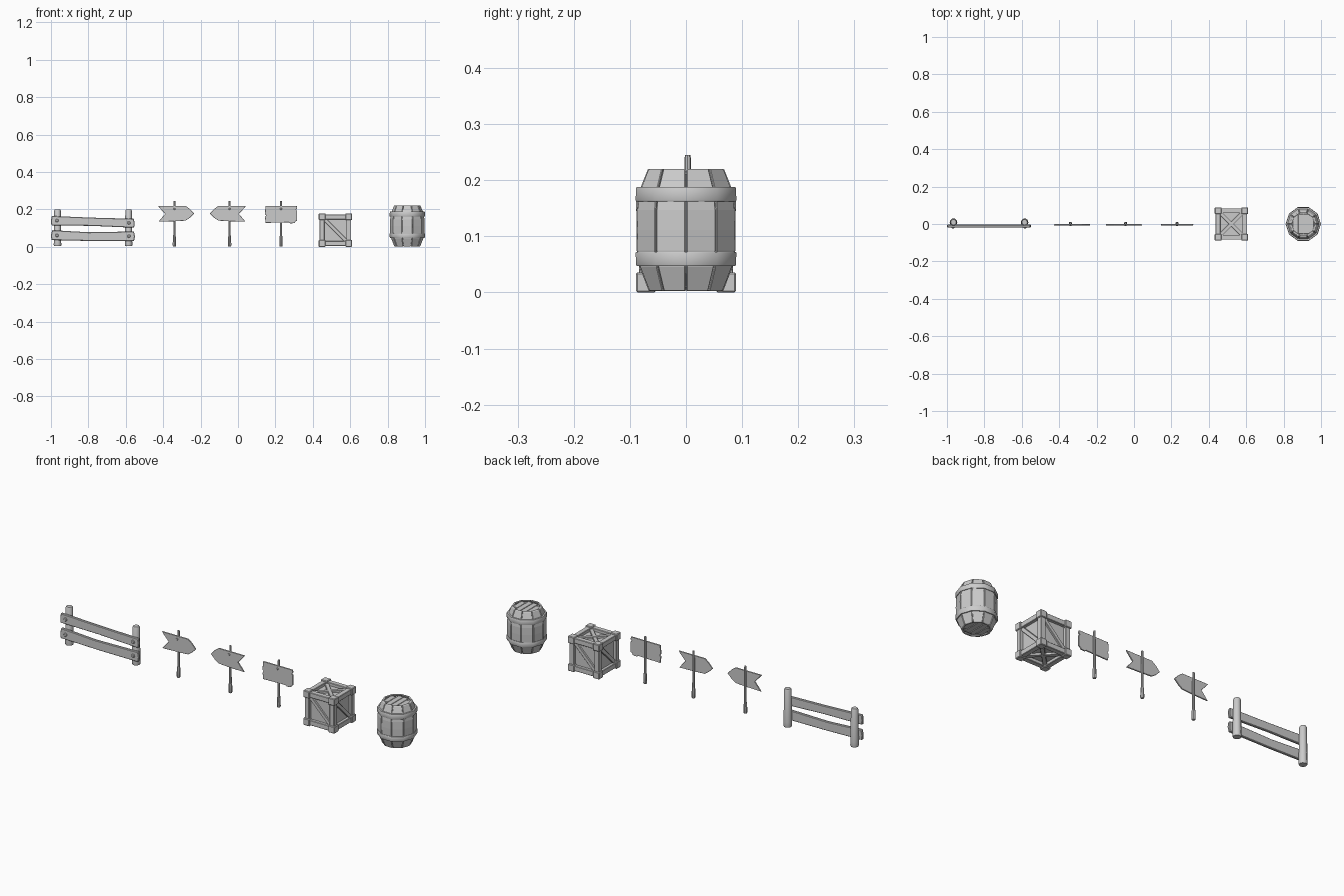
import bpy, bmesh, math
from mathutils import Vector, Matrix

if "Cube" in bpy.data.objects:
    bpy.data.objects.remove(bpy.data.objects["Cube"])


def finish(name, bm, bevel=0.0, smooth=None):
    bmesh.ops.recalc_face_normals(bm, faces=bm.faces)
    me = bpy.data.meshes.new(name)
    bm.to_mesh(me)
    bm.free()
    ob = bpy.data.objects.new(name, me)
    bpy.context.collection.objects.link(ob)
    if bevel:
        m = ob.modifiers.new("bevel", 'BEVEL')
        m.width, m.segments, m.limit_method = bevel, 1, 'ANGLE'
    if smooth:
        bpy.ops.object.select_all(action='DESELECT')
        bpy.context.view_layer.objects.active = ob
        ob.select_set(True)
        bpy.ops.object.shade_smooth_by_angle(angle=math.radians(smooth))
    return ob


def add_box(bm, loc, size, rot=Matrix()):
    bmesh.ops.create_cube(bm, size=1, matrix=rot @ Matrix.Translation(loc) @ Matrix.Diagonal((*size, 1)))


def plate(name, pts, y0, y1, bevel):
    # outline in x,z extruded along y
    bm = bmesh.new()
    f = bm.faces.new([bm.verts.new((x, y0, z)) for x, z in pts])
    ext = bmesh.ops.extrude_face_region(bm, geom=[f])
    for v in ext["geom"]:
        if isinstance(v, bmesh.types.BMVert):
            v.co.y = y1
    return finish(name, bm, bevel)


def lathe(name, prof, n, loc, smooth=None, closed=False, turn=0.0, axis='Z'):
    # rings of (radius, height); capped unless the profile is closed
    bm = bmesh.new()
    rings = []
    for r, h in prof:
        ring = []
        for i in range(n):
            a = turn + 2 * math.pi * i / n
            c = Vector((r * math.cos(a), r * math.sin(a), h))
            if axis == 'Y':
                c = Vector((c.x, -c.z, c.y))
            ring.append(bm.verts.new(c + Vector(loc)))
        rings.append(ring)
    pairs = list(zip(rings, rings[1:]))
    if closed:
        pairs.append((rings[-1], rings[0]))
    else:
        bm.faces.new(rings[0])
        bm.faces.new(rings[-1])
    for a, b in pairs:
        for i in range(n):
            j = (i + 1) % n
            bm.faces.new((a[i], a[j], b[j], b[i]))
    return finish(name, bm, 0, smooth)


def nail(name, x, y, z, r, h):
    lathe(name, [(r, 0), (r, h * 0.6), (r * 0.65, h)], 8, (x, y, z), axis='Y')


# Fence: two round posts, two uneven rails, bolts
for x in (-0.965, -0.585):
    lathe("fence_post", [(0.019, 0.004), (0.0205, 0.010), (0.0195, 0.03), (0.0175, 0.193), (0.0145, 0.199)],
          10, (x, 0.009, 0), smooth=40)
plate("fence_upper_rail", [(-0.998, 0.115), (-0.78, 0.112), (-0.556, 0.102), (-0.552, 0.125), (-0.557, 0.150),
                           (-0.78, 0.156), (-0.996, 0.165), (-1.0, 0.14)], -0.018, -0.004, 0.003)
plate("fence_lower_rail", [(-0.997, 0.036), (-0.78, 0.031), (-0.556, 0.030), (-0.551, 0.055), (-0.556, 0.082),
                           (-0.80, 0.078), (-0.994, 0.089), (-1.0, 0.06)], -0.018, -0.004, 0.003)
for x, z in ((-0.968, 0.14), (-0.968, 0.061), (-0.583, 0.128), (-0.583, 0.057)):
    nail("fence_bolt", x, -0.017, z, 0.009, 0.006)


# Signs: post with a thicker foot, thin board, nail
def sign(name, x, outline):
    lathe(name + "_post", [(0.0075, 0.003), (0.0092, 0.008), (0.0082, 0.05), (0.0062, 0.060), (0.0056, 0.24), (0.0045, 0.245)],
          8, (x, 0.003, 0), smooth=40)
    plate(name + "_board", outline, -0.0075, -0.001, 0.001)
    nail(name + "_nail", x, -0.007, 0.203, 0.0055, 0.004)


arrow = [(-0.088, 0.219), (0.06, 0.219), (0.082, 0.203), (0.105, 0.178), (0.082, 0.155), (0.06, 0.140), (0.01, 0.137),
         (-0.085, 0.134), (-0.072, 0.150), (-0.050, 0.176), (-0.072, 0.200)]
sign("right_arrow_sign", -0.34, [(-0.34 + x, z) for x, z in arrow])
sign("left_arrow_sign", -0.045, [(-0.045 - x, z) for x, z in arrow])
board = [(-0.083, 0.219), (0.084, 0.219), (0.087, 0.205), (0.080, 0.199), (0.086, 0.193), (0.086, 0.140),
         (0.078, 0.137), (0.074, 0.127), (0.05, 0.125), (0.044, 0.131), (-0.082, 0.128), (-0.086, 0.16), (-0.080, 0.168),
         (-0.086, 0.176)]
sign("blank_sign", 0.23, [(0.23 + x, z) for x, z in board])

# Crate: panel box, frame beams, corner blocks, diagonal braces
C = Matrix.Translation((0.521, 0, 0.0893))
bm = bmesh.new()
add_box(bm, (0, 0, 0), (0.138,) * 3, C)
finish("crate_panels", bm)
blocks, beams = bmesh.new(), bmesh.new()
for a in (-1, 1):
    for b in (-1, 1):
        for c in (-1, 1):
            add_box(blocks, (a * 0.0713, b * 0.0713, c * 0.0713), (0.036,) * 3, C)
        for axis in range(3):
            p, s = [a * 0.071, b * 0.071], [0.026, 0.026]
            p.insert(axis, 0)
            s.insert(axis, 0.135)
            add_box(beams, p, s, C)
finish("crate_corner_blocks", blocks, 0.003)
finish("crate_frame_beams", beams, 0.002)
braces = bmesh.new()


def brace(face, angle, depth):
    add_box(braces, (0, -depth, 0), (0.175, 0.014, 0.019), C @ face @ Matrix.Rotation(angle, 4, 'Y'))


for k in range(4):
    brace(Matrix.Rotation(k * math.pi / 2, 4, 'Z'), math.pi / 4, 0.071)
for s in (-1, 1):
    face = Matrix.Rotation(s * math.pi / 2, 4, 'X')
    brace(face, math.pi / 4, 0.071)
    brace(face, -math.pi / 4, 0.072)
finish("crate_diagonal_braces", braces, 0.0015)

# Barrel: ten staves with gaps over a core, hoops and plank heads
BX, N = 0.905, 10
outer = [(0.070, 0.003), (0.087, 0.045), (0.0925, 0.075), (0.0932, 0.111), (0.0925, 0.147), (0.088, 0.180), (0.0715, 0.220)]
inner = [(r - 0.011, z) for r, z in outer]
bm = bmesh.new()
for i in range(N):
    rows = []
    for ro, ri in zip(outer, inner):
        row = []
        for (r, z), s in ((ro, 0), (ro, 1), (ri, 1), (ri, 0)):
            a0, a1 = 2 * math.pi * i / N, 2 * math.pi * (i + 1) / N
            p0 = Vector((r * math.cos(a0), r * math.sin(a0), z))
            p1 = Vector((r * math.cos(a1), r * math.sin(a1), z))
            d = (p1 - p0).normalized() * 0.0013
            row.append(bm.verts.new((p1 - d if s else p0 + d) + Vector((BX, 0, 0))))
        rows.append(row)
    bm.faces.new(rows[0])
    bm.faces.new(rows[-1])
    for a, b in zip(rows, rows[1:]):
        for k in range(4):
            bm.faces.new((a[k], a[(k + 1) % 4], b[(k + 1) % 4], b[k]))
finish("barrel_staves", bm, 0.0015)
core = [(r - 0.005, z) for r, z in outer]
core[0], core[-1] = (0.068, 0.011), (0.0685, 0.211)
lathe("barrel_core", core, N, (BX, 0, 0))
for z in (0.060, 0.175):
    t, top = 0.0125, z > 0.1
    lo, hi = (0.0945, 0.0935) if top else (0.0935, 0.0945)
    lathe("barrel_hoop", [(0.084, z - t), (lo - 0.001, z - t), (lo, z - t + 0.002), (hi, z + t - 0.002),
                          (hi - 0.001, z + t), (0.080, z + t)], N, (BX, 0, 0), smooth=40, closed=True)
bm = bmesh.new()
for z in (0.0105, 0.2125):
    for x, l in ((-0.043, 0.070), (-0.0145, 0.106), (0.0145, 0.106), (0.043, 0.070)):
        add_box(bm, (BX + x, 0, z), (0.0265, l, 0.006))
finish("barrel_head_planks", bm, 0.001)
